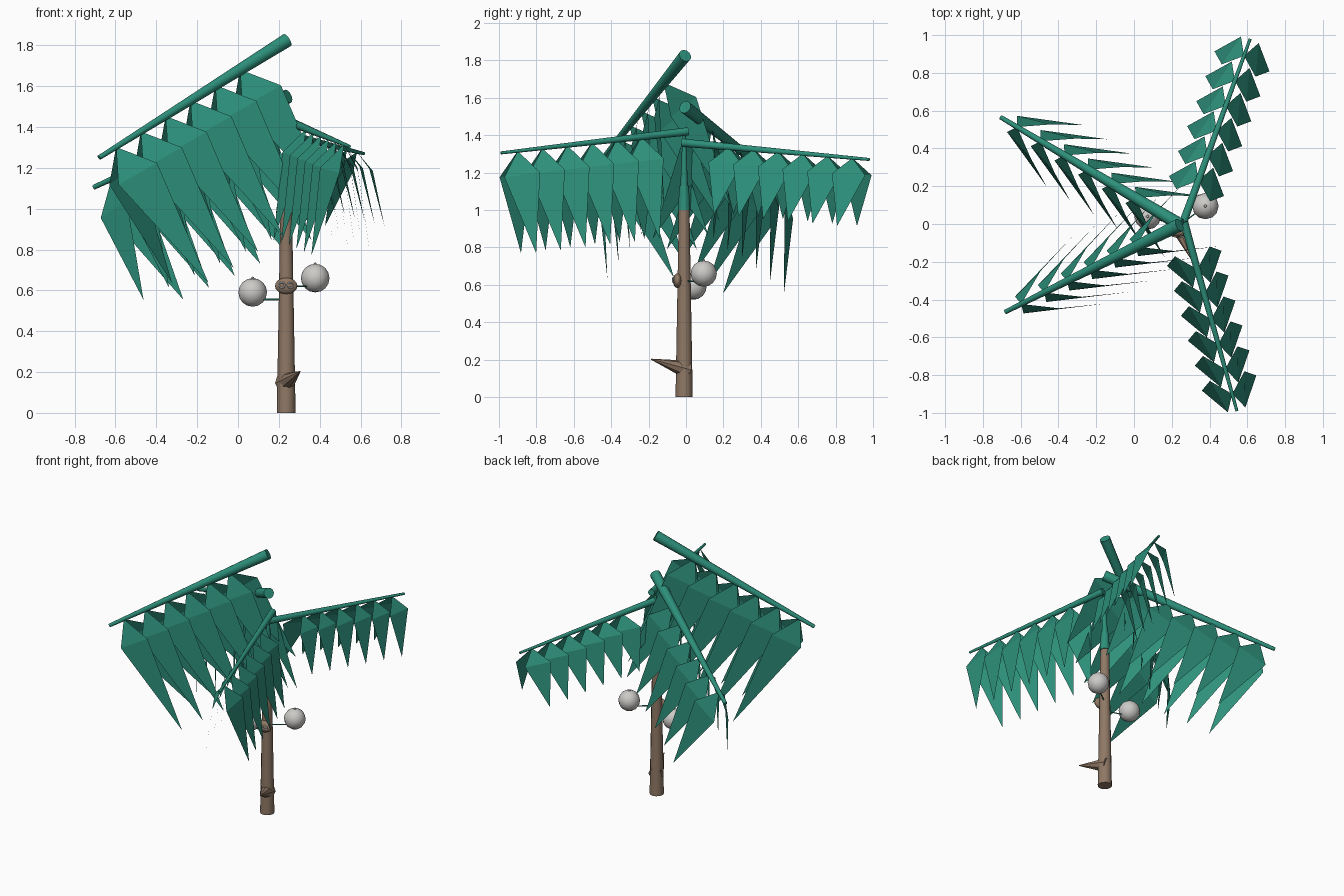
import bpy, bmesh, math
from mathutils import Vector

if "Cube" in bpy.data.objects:
    bpy.data.objects.remove(bpy.data.objects["Cube"])


def material(name, rgb):
    m = bpy.data.materials.new(name)
    m.diffuse_color = (*rgb, 1)
    m.use_nodes = True
    m.node_tree.nodes["Principled BSDF"].inputs["Base Color"].default_value = m.diffuse_color
    return m


GREEN = material("leaf_green", (0.026, 0.275, 0.195))
BROWN = material("bark_brown", (0.275, 0.188, 0.130))
GREY = material("pale_grey", (0.60, 0.59, 0.57))


def finish(ob, name, mat, smooth=True):
    ob.name = name
    ob.data.materials.append(mat)
    if smooth:
        bpy.ops.object.shade_smooth_by_angle(angle=math.radians(40))
    return ob


def cone(name, a, b, r1, r2, mat, sides=12):
    """Tapered rod running from point a to point b."""
    a, b = Vector(a), Vector(b)
    bpy.ops.mesh.primitive_cone_add(vertices=sides, radius1=r1, radius2=r2,
                                    depth=(b - a).length, location=(a + b) / 2,
                                    rotation=(b - a).to_track_quat('Z', 'Y').to_euler())
    return finish(bpy.context.object, name, mat)


def ball(name, loc, size, mat, seg=12, rings=8):
    bpy.ops.mesh.primitive_uv_sphere_add(segments=seg, ring_count=rings, radius=1, location=loc)
    ob = bpy.context.object
    ob.scale = size
    return finish(ob, name, mat)


def frond(name, a, b, r1, r2, outer, inner, tip):
    """Stem with six pairs of drooping, slightly twisted kite leaves.
    outer, inner and tip are (along the stem, sideways, down) from the leaf base."""
    a, b = Vector(a), Vector(b)
    cone(name + "_stem", a, b, r1, r2, GREEN)
    d = (b - a).normalized()
    side = d.cross(Vector((0, 0, 1))).normalized()
    down = d.cross(side).normalized()
    if down.z > 0:
        down = -down
    bm = bmesh.new()
    for i in range(6):
        base = a.lerp(b, 0.25 + 0.66 * i / 5)
        for s in (1, -1):
            pts = [base] + [base + d * p[0] + side * s * p[1] + down * p[2]
                            for p in (outer, inner, tip)]
            v = [bm.verts.new(p) for p in pts]
            for f in ((v[0], v[2], v[1]), (v[1], v[2], v[3])):
                face = bm.faces.new(f)
                face.normal_update()
                if face.normal.dot(side * s) < 0:
                    face.normal_flip()
    me = bpy.data.meshes.new(name + "_leaves")
    bm.to_mesh(me)
    bm.free()
    ob = bpy.data.objects.new(name + "_leaves", me)
    bpy.context.collection.objects.link(ob)
    ob.data.materials.append(GREEN)


# Trunk segments and green crown sheath
TX, TY = 0.236, -0.010
for name, z0, z1, r0, r1, mat in (
        ("trunk_lower", 0, 0.8, 0.046, 0.032, BROWN),
        ("trunk_upper", 0.8, 1.0, 0.032, 0.029, BROWN),
        ("crown_sheath", 1.0, 1.13, 0.033, 0.025, GREEN),
        ("crown_shoot", 1.13, 1.40, 0.020, 0.009, GREEN)):
    cone(name, (TX, TY, z0), (TX + 0.012 * (z0 > 1.1), TY, z1), r0, r1, mat)

# Four fronds
frond("left_front_frond", (0.24, -0.005, 1.825), (-0.68, -0.465, 1.25), 0.035, 0.012,
      (0.10, 0.05, 0.155), (-0.11, 0.11, 0.15), (-0.03, 0.20, 0.78))
frond("left_back_frond", (0.245, -0.005, 1.55), (-0.705, 0.565, 1.105), 0.035, 0.012,
      (0.10, 0.05, 0.165), (-0.10, 0.105, 0.15), (-0.055, 0.19, 0.66))
frond("right_front_frond", (0.265, 0.01, 1.42), (0.545, -0.99, 1.305), 0.022, 0.008,
      (0.102, 0.048, 0.13), (-0.085, 0.095, 0.125), (0.0, 0.15, 0.55))
frond("right_back_frond", (0.25, -0.02, 1.36), (0.615, 0.98, 1.27), 0.022, 0.008,
      (0.098, 0.05, 0.085), (-0.075, 0.095, 0.09), (0.0, 0.155, 0.365))

# Thorn near the foot
cone("thorn", (0.228, 0.01, 0.145), (0.303, -0.185, 0.202), 0.05, 0.003, BROWN, 8)

# Knob with two small rings
ball("knob", (TX, -0.045, 0.622), (0.055, 0.025, 0.04), BROWN)
for s in (1, -1):
    bpy.ops.mesh.primitive_torus_add(major_segments=12, minor_segments=6, major_radius=0.014,
                                     minor_radius=0.004, location=(TX + s * 0.021, -0.067, 0.625),
                                     rotation=(math.pi / 2, 0, s * 0.3))
    finish(bpy.context.object, "knob_ring", GREY)

# Round fruits with end nubs, each on a thin green stalk
for x, y, z, stalk in ((0.378, 0.095, 0.66, 0.62), (0.072, 0.04, 0.59, 0.555)):
    ball("fruit", (x, y, z), (0.07, 0.07, 0.07), GREY)
    ball("fruit_nub", (x, y, z + 0.069), (0.008, 0.008, 0.008), GREY, 8, 4)
    cone("fruit_stalk", (TX, TY, stalk), (x, y, stalk), 0.004, 0.004, GREEN, 6)
